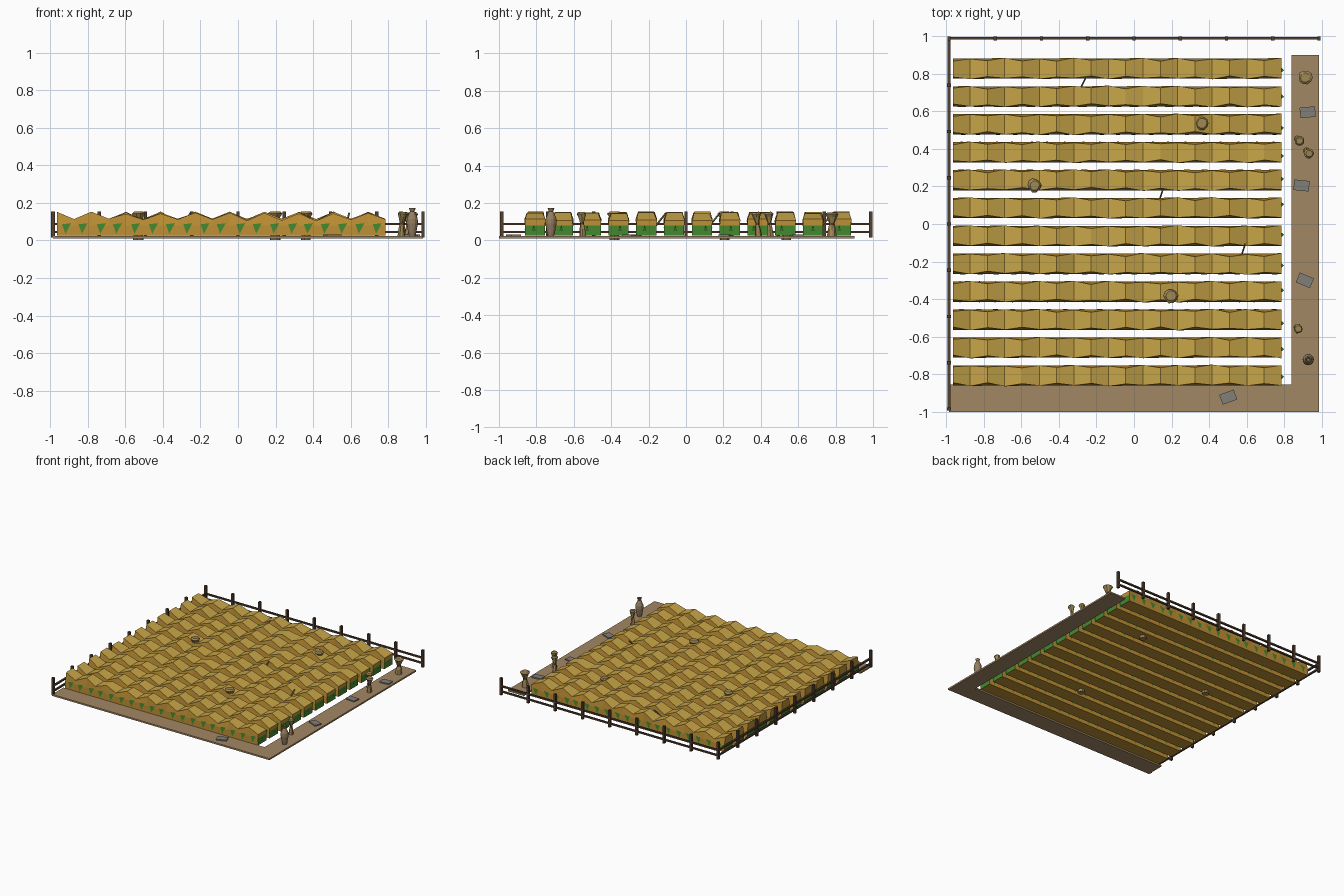
import bpy, bmesh, math, random
from mathutils import Vector, Matrix

if "Cube" in bpy.data.objects:
    bpy.data.objects.remove(bpy.data.objects["Cube"])

random.seed(4)


def material(name, rgb):
    m = bpy.data.materials.new(name)
    m.diffuse_color = (*rgb, 1)
    m.use_nodes = True
    m.node_tree.nodes["Principled BSDF"].inputs["Base Color"].default_value = m.diffuse_color
    return m


GOLD = material("ripe_gold", (0.58, 0.38, 0.065))
AMBER = material("amber_stalk", (0.52, 0.28, 0.035))
GREEN = material("leaf_green", (0.06, 0.25, 0.03))
EARTH = material("path_earth", (0.36, 0.245, 0.13))
WOOD = material("dark_wood", (0.085, 0.05, 0.028))
STRAW = material("dry_straw", (0.36, 0.25, 0.09))
TIE = material("straw_tie", (0.14, 0.08, 0.03))
STONE = material("grey_stone", (0.22, 0.21, 0.19))
CLAY = material("pale_clay", (0.30, 0.21, 0.12))


def finish(name, bm, mats, normals=True):
    if normals:
        bmesh.ops.recalc_face_normals(bm, faces=bm.faces)
    me = bpy.data.meshes.new(name)
    bm.to_mesh(me)
    bm.free()
    for m in mats:
        me.materials.append(m)
    ob = bpy.data.objects.new(name, me)
    bpy.context.collection.objects.link(ob)
    return ob


def add_box(bm, centre, size, angle=0):
    mat = (Matrix.Translation(centre) @ Matrix.Rotation(angle, 4, 'Z')
           @ Matrix.Diagonal((*size, 1)))
    bmesh.ops.create_cube(bm, size=1, matrix=mat)


def add_rod(bm, a, b, r, sides=6):
    a, b = Vector(a), Vector(b)
    d = b - a
    mat = Matrix.Translation((a + b) / 2) @ d.to_track_quat('Z', 'Y').to_matrix().to_4x4()
    bmesh.ops.create_cone(bm, cap_ends=True, segments=sides, radius1=r, radius2=r,
                          depth=d.length, matrix=mat)


def lathe(name, profile, sides, mats, loc, wobble=0, tilt=0, tie=None):
    """Revolve (radius, z) points; 'tie' is the ring index that gets material 1."""
    bm = bmesh.new()
    rings = []
    for r, z in profile:
        ring = []
        for k in range(sides):
            a = 2 * math.pi * k / sides
            q = r * (1 + random.uniform(-wobble, wobble))
            ring.append(bm.verts.new((q * math.cos(a), q * math.sin(a), z)))
        rings.append(ring)
    for i, (lo, hi) in enumerate(zip(rings, rings[1:])):
        for k in range(sides):
            n = (k + 1) % sides
            f = bm.faces.new((lo[k], lo[n], hi[n], hi[k]))
            f.material_index = int(i == tie)
    bm.faces.new(rings[0][::-1])
    bm.faces.new(rings[-1])
    ob = finish(name, bm, mats)
    ob.location = loc
    ob.rotation_euler = (tilt, tilt, 0)
    return ob


# L-shaped dirt path
bm = bmesh.new()
outline = [(-0.985, -1), (0.985, -1), (0.985, 0.9), (0.84, 0.9), (0.84, -0.855), (-0.985, -0.855)]
face = bm.faces.new([bm.verts.new((x, y, 0.01)) for x, y in outline])
up = bmesh.ops.extrude_face_region(bm, geom=[face])
bmesh.ops.translate(bm, vec=(0, 0, 0.013), verts=[v for v in up["geom"] if isinstance(v, bmesh.types.BMVert)])
finish("dirt_path", bm, [EARTH])

# Crop rows with zigzag tops, leafy ends and leaves along the sides
X0, X1, SEGS, BASE, MID, HALF = -0.965, 0.785, 19, 0.025, 0.08, 0.054
STEP = (X1 - X0) / SEGS
for row in range(12):
    yc = 0.828 - row * 0.1486
    bm = bmesh.new()
    sections = []
    for i in range(SEGS + 1):
        x = X0 + i * STEP
        peak = i % 2 == 0
        h = (0.148 if peak else 0.11) + random.uniform(-0.006, 0.006)
        half = HALF - (0.012 if peak else 0)
        s = random.uniform(-0.004, 0.004)
        pts = [(-HALF, BASE), (HALF, BASE), (HALF, MID), (half + s, h), (-half + s, h), (-HALF, MID)]
        sections.append([bm.verts.new((x, yc + y, z)) for y, z in pts])
    for a, b in zip(sections, sections[1:]):
        for k in range(6):
            n = (k + 1) % 6
            f = bm.faces.new((a[k], a[n], b[n], b[k]))
            f.material_index = 0 if k == 3 else 1
    for s in (sections[0], sections[-1]):
        bm.faces.new((s[0], s[1], s[2], s[5])).material_index = 2
        bm.faces.new((s[5], s[2], s[3], s[4])).material_index = 1
    finish("crop_row", bm, [GOLD, AMBER, GREEN])

    leaves = bmesh.new()
    for i in range(SEGS):
        x = X0 + (i + 0.3) * STEP + random.uniform(-0.008, 0.008)
        for side in (-1, 1):
            tri = [(x, 0.086, 0.001), (x + 0.048, 0.092, 0.001), (x + 0.018, 0.035, 0.002)]
            vs = [leaves.verts.new((px, yc + side * (HALF + d), pz)) for px, pz, d in tri]
            leaves.faces.new(vs if side < 0 else vs[::-1])
    # leaf tip poking out of the row end
    y = yc + random.uniform(-0.02, 0.02)
    leaves.faces.new([leaves.verts.new(p) for p in
                      ((X1, y - 0.012, 0.05), (X1 + 0.014, y, 0.08), (X1, y + 0.012, 0.05))])
    finish("row_leaves", leaves, [GREEN], normals=False)

# Two-rail fence along the left and back edges
bm = bmesh.new()
E = 0.985
for i in range(9):
    t = -E + i * 2 * E / 8
    add_box(bm, (t, 0.988, 0.085), (0.018, 0.02, 0.14))
    if i < 8:
        add_box(bm, (-E, t, 0.085), (0.02, 0.018, 0.14))
finish("fence_posts", bm, [WOOD])
bm = bmesh.new()
for z in (0.045, 0.088):
    add_box(bm, (0, 0.99, z), (2 * E, 0.014, 0.012))
    add_box(bm, (-E, 0, z), (0.014, 2 * E, 0.012))
finish("fence_rails", bm, [WOOD])

# Flat stepping stones on the path
bm = bmesh.new()
for x, y, a in ((0.925, 0.595, 0.1), (0.892, 0.205, -0.1), (0.91, -0.30, -0.4), (0.502, -0.922, 0.35)):
    add_box(bm, (x, y, 0.025), (0.082, 0.056, 0.014), a)
finish("stepping_stones", bm, [STONE])

# Bound straw sheaves: (radius, height)
sheaf = [(0.75, 0), (0.6, 0.3), (0.42, 0.48), (0.42, 0.56), (0.75, 0.8), (1, 0.93), (0.7, 1)]
for x, y, z, r, tilt in ((0.362, 0.537, 0.003, 0.036, 0), (-0.53, 0.205, 0.003, 0.036, 0),
                         (0.197, -0.383, 0.003, 0.038, 0), (0.912, 0.78, 0.02, 0.037, 0),
                         (0.872, 0.452, 0.022, 0.025, 0.08), (0.92, 0.388, 0.022, 0.026, 0.1),
                         (0.868, -0.552, 0.022, 0.025, 0.05)):
    height = 0.15 if z < 0.01 else 0.13
    lathe("straw_sheaf", [(p * r, q * height) for p, q in sheaf], 10, [STRAW, TIE],
          (x, y, z), 0.1, tilt, 2)

# Tall clay jar
jar = lathe("clay_jar", [(0.016, 0.02), (0.022, 0.045), (0.03, 0.09), (0.029, 0.115), (0.018, 0.143),
                         (0.012, 0.155), (0.018, 0.172), (0.012, 0.174), (0.007, 0.155)],
            12, [CLAY], (0.928, -0.722, 0))

# Loose leaning stalks between rows
bm = bmesh.new()
for x, y, dx in ((-0.27, 0.752, 0.015), (0.143, 0.15, 0.01), (0.582, -0.138, 0.01)):
    add_rod(bm, (x - dx, y - 0.03, 0.07), (x + dx, y + 0.03, 0.145), 0.005)
finish("loose_stalks", bm, [STRAW])
